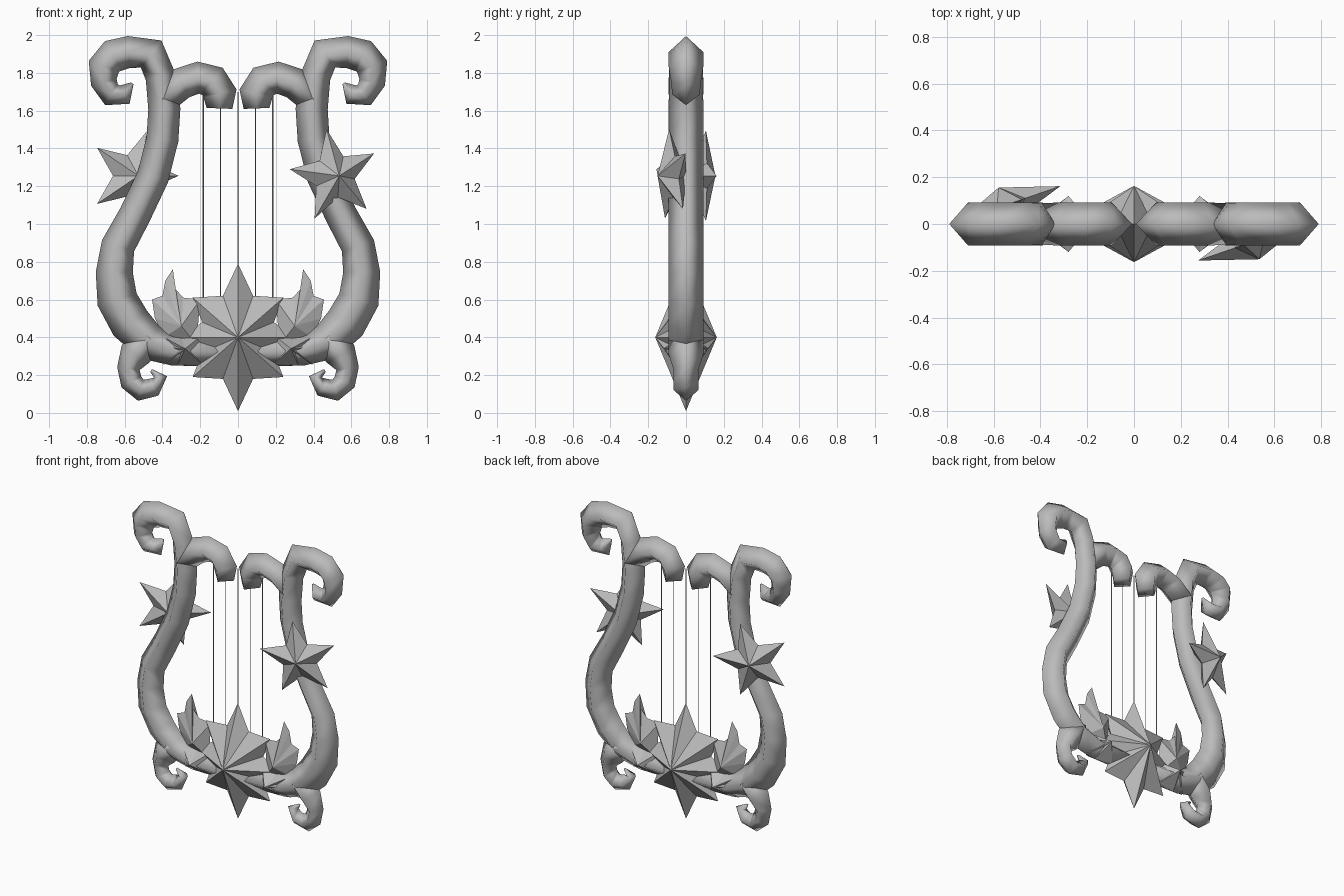
import bpy, bmesh, math
from mathutils import Matrix, Vector

cube = bpy.data.objects.get("Cube")
if cube:
    bpy.data.objects.remove(cube)

GREY = (0.5, 0.5, 0.5, 1)
mat = bpy.data.materials.new("plain_grey")
mat.use_nodes = True
mat.diffuse_color = GREY
mat.node_tree.nodes["Principled BSDF"].inputs["Base Color"].default_value = GREY


def finish(name, bm, smooth=False):
    bmesh.ops.recalc_face_normals(bm, faces=bm.faces)
    for f in bm.faces:
        f.smooth = smooth
    mesh = bpy.data.meshes.new(name)
    bm.to_mesh(mesh)
    bm.free()
    mesh.materials.append(mat)
    ob = bpy.data.objects.new(name, mesh)
    bpy.context.collection.objects.link(ob)
    return ob


def tube(name, path, side):
    """Sweep a diamond section along (x, z, radius) points."""
    bm = bmesh.new()
    rings = []
    for i, (x, z, r) in enumerate(path):
        a, b = path[max(i - 1, 0)], path[min(i + 1, len(path) - 1)]
        t = Vector((b[0] - a[0], 0, b[1] - a[1])).normalized()
        n = Vector((-t.z, 0, t.x)) * r
        y = Vector((0, min(r * 1.12, 0.092), 0))
        c = Vector((x, 0, z))
        ring = []
        for off in (n, y, -n, -y):
            p = c + off
            ring.append(bm.verts.new((p.x * side, p.y, p.z)))
        rings.append(ring)
    for p, q in zip(rings, rings[1:]):
        for k in range(4):
            bm.faces.new((p[k], p[k - 1], q[k - 1], q[k]))
    bm.faces.new(rings[0])
    bm.faces.new(rings[-1])
    return finish(name, bm, True)


def faceted(name, outline, depth, place=Matrix(), apex=(0, 0)):
    """Flat outline in x-z raised to a point on both sides."""
    bm = bmesh.new()
    rim = [bm.verts.new((x, 0, z)) for x, z in outline]
    for y in (-depth, depth):
        tip = bm.verts.new((apex[0], y, apex[1]))
        for k in range(len(rim)):
            bm.faces.new((rim[k - 1], rim[k], tip))
    bm.transform(place)
    return finish(name, bm)


# Frame profiles, traced from tip to root
ARM = [(.56, 1.745, .008), (.60, 1.685, .055), (.67, 1.685, .065), (.71, 1.75, .07),
       (.71, 1.835, .085), (.66, 1.89, .09), (.58, 1.91, .085), (.46, 1.90, .09),
       (.41, 1.78, .08), (.39, 1.61, .085), (.40, 1.45, .085), (.45, 1.25, .085),
       (.545, 1.05, .085), (.635, .885, .09), (.655, .745, .098), (.64, .60, .108),
       (.57, .475, .11), (.47, .375, .10), (.34, .33, .08), (0, .32, .075)]
CROSSBAR = [(.40, 1.66, .08), (.30, 1.745, .085), (.21, 1.775, .085),
            (.135, 1.755, .09), (.095, 1.69, .09), (.098, 1.612, .068)]
FOOT = [(.47, .40, .09), (.545, .31, .085), (.58, .235, .06), (.565, .165, .06),
        (.515, .12, .058), (.45, .135, .052), (.41, .19, .035), (.46, .225, .008)]

# Leaf outlines
UPPER_LEAF = [(.22, .36), (.20, .60), (.29, .61), (.335, .66), (.345, .76), (.385, .70),
              (.40, .62), (.455, .60), (.44, .50), (.39, .40)]
LOWER_LEAF = [(.18, .42), (.30, .40), (.43, .42), (.40, .37), (.44, .35), (.38, .31),
              (.395, .255), (.345, .28), (.32, .25), (.18, .25)]

for side, label in ((1, "left"), (-1, "right")):
    tube(label + "_arm", ARM, side)
    tube(label + "_crossbar_scroll", CROSSBAR, side)
    tube(label + "_foot_scroll", FOOT, side)
    mirror = Matrix.Scale(side, 4, (1, 0, 0))
    faceted(label + "_upper_leaf", UPPER_LEAF, .06, mirror, (.30, .46))
    faceted(label + "_lower_leaf", LOWER_LEAF, .12, mirror, (.28, .34))

# Eight-pointed centre star
quarter = [(0, .39), (.08, .22), (.24, .21), (.19, .08), (.30, 0)]
half = quarter + [(x, -z) for x, z in reversed(quarter[:-1])]
star = half + [(-x, z) for x, z in reversed(half[1:-1])]
faceted("centre_star", star, .163, Matrix.Translation((0, 0, .40)))


# Five-pointed side stars, tilted across the arms
def side_star(name, x, y, turn):
    pts = []
    for k in range(10):
        a = math.radians(turn + 36 * k)
        r = .115 if k % 2 else .252
        pts.append((r * math.cos(a), r * math.sin(a)))
    place = Matrix.Translation((x, y, 1.255)) @ Matrix.Rotation(math.radians(19), 4, 'Z')
    faceted(name, pts, .08, place)


side_star("left_star", .51, -.075, 28)
side_star("right_star", -.553, .08, 0)

# Strings
for i in range(5):
    x = (i - 2) * .092
    bm = bmesh.new()
    bmesh.ops.create_cone(bm, cap_ends=True, segments=4, radius1=.003, radius2=.003, depth=1.3,
                          matrix=Matrix.Translation((x, 0, 1.05)))
    finish("string_%d" % (i + 1), bm)
